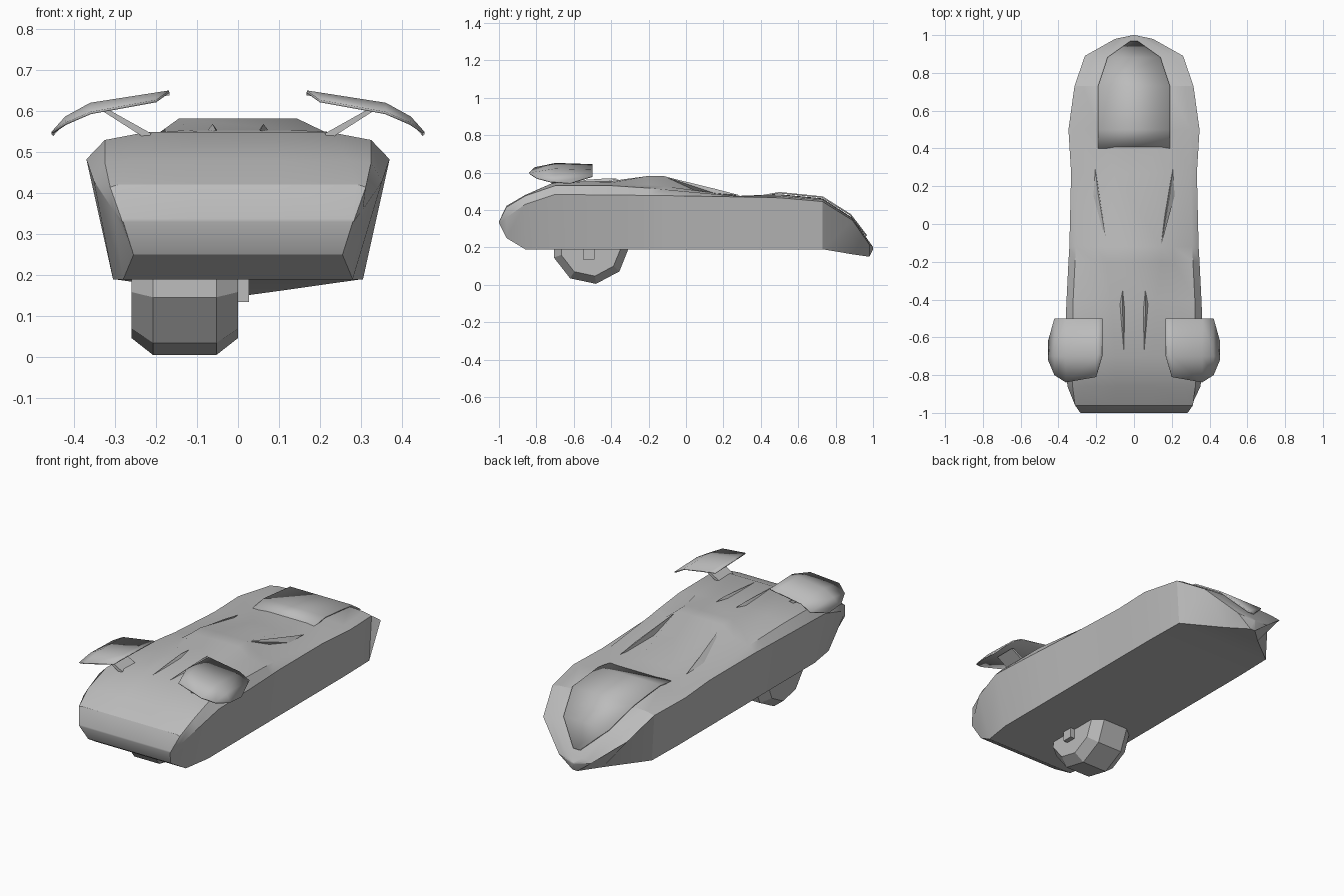
import bpy, bmesh, math
from mathutils import Vector

cube = bpy.data.objects.get("Cube")
if cube:
    bpy.data.objects.remove(cube, do_unlink=True)

GREY = 0.5
paint = bpy.data.materials.new("grey_paint")
paint.use_nodes = True
paint.diffuse_color = (GREY, GREY, GREY, 1)
paint.node_tree.nodes["Principled BSDF"].inputs["Base Color"].default_value = (GREY, GREY, GREY, 1)


def finish(name, bm, smooth=0, mirror=False, thickness=0):
    """Turn a bmesh into a named object with paint, modifiers and shading."""
    bmesh.ops.remove_doubles(bm, verts=bm.verts, dist=0.0005)
    bmesh.ops.recalc_face_normals(bm, faces=bm.faces)
    mesh = bpy.data.meshes.new(name)
    bm.to_mesh(mesh)
    bm.free()
    mesh.materials.append(paint)
    ob = bpy.data.objects.new(name, mesh)
    bpy.context.collection.objects.link(ob)
    if thickness:
        mod = ob.modifiers.new("thickness", "SOLIDIFY")
        mod.thickness = thickness
        mod.offset = 0
    if mirror:
        ob.modifiers.new("mirror", "MIRROR")
    if smooth:
        bpy.ops.object.select_all(action="DESELECT")
        ob.select_set(True)
        bpy.context.view_layer.objects.active = ob
        bpy.ops.object.shade_smooth_by_angle(angle=math.radians(smooth))
    return ob


def skin(rows, closed=False):
    """Bridge rows of points with quads; closed rows are rings with end caps."""
    bm = bmesh.new()
    grid = [[bm.verts.new(p) for p in row] for row in rows]
    n = len(grid[0])
    for a, b in zip(grid, grid[1:]):
        for i in range(n if closed else n - 1):
            j = (i + 1) % n
            bm.faces.new((a[i], a[j], b[j], b[i]))
    if closed:
        bm.faces.new(grid[0])
        bm.faces.new(grid[-1])
    return bm


def hull(points):
    bm = bmesh.new()
    for p in points:
        bm.verts.new(p)
    bmesh.ops.convex_hull(bm, input=bm.verts)
    return bm


# Body: stations from nose to tail, each with sill, belt, shoulder, deck, crest (x, z)
stations = {
    -1.0: [(.28, .33), (.284, .333), (.284, .336), (.28, .338), (.1, .338)],
    -.96: [(.255, .25), (.305, .36), (.312, .415), (.29, .422), (.1, .422)],
    -.86: [(.28, .19), (.352, .43), (.325, .475), (.27, .48), (.1, .48)],
    -.7: [(.305, .19), (.37, .483), (.325, .53), (.22, .55), (.1, .55)],
    -.4: [(.305, .19), (.357, .48), (.322, .53), (.22, .546), (.12, .555)],
    -.2: [(.305, .19), (.347, .478), (.312, .517), (.21, .535), (.145, .582)],
    -.12: [(.305, .19), (.342, .477), (.308, .51), (.21, .528), (.145, .582)],
    .27: [(.305, .19), (.333, .47), (.3, .474), (.2, .475), (.1, .475)],
    .5: [(.305, .19), (.347, .465), (.3, .474), (.19, .482), (.1, .484)],
    .73: [(.3, .19), (.315, .445), (.27, .455), (.18, .46), (.1, .462)],
    .89: [(.11, .163), (.26, .345), (.21, .352), (.14, .356), (.07, .358)],
    .98: [(.015, .15), (.1, .215), (.08, .225), (.05, .23), (.02, .23)],
    1.0: [(.002, .19), (.004, .195), (.004, .2), (.003, .2), (.002, .202)],
}
rings = []
for y, half in stations.items():
    left = [(x, y, z) for x, z in half]
    rings.append(left + [(-x, y, z) for x, y, z in reversed(left)])
finish("body", skin(rings, closed=True), smooth=28)

# Raised rear deck panel with a stepped edge
panel = [(.4, .19, .475), (.5, .19, .492), (.73, .19, .469), (.88, .14, .374), (.965, .02, .262)]
finish("rear_deck_panel", skin([[(-w, y, z), (w, y, z)] for y, w, z in panel]),
       smooth=30, thickness=.008)

# Narrow buttress ridges behind the cabin
finish("cabin_ridge", hull([(.14, -.13, .583), (.205, .29, .478), (.215, .15, .49),
                            (.19, .16, .512), (.17, .1, .48)]), mirror=True)

# Small hood blades
finish("hood_blade", hull([(.06, -.35, .566), (.075, -.43, .553), (.05, -.45, .553),
                           (.053, -.68, .552), (.062, -.42, .569)]), mirror=True)

# Curved winglets: x, z, rear y, front y, drop of the front edge
arc = [(.168, .648, -.5, -.7, 0), (.2, .643, -.5, -.81, .018), (.36, .618, -.5, -.838, .022),
       (.42, .585, -.5, -.8, .015), (.453, .548, -.62, -.72, 0)]
rows = []
for x, z, back, front, drop in arc:
    middle = max(front + .02, -.7)
    rows.append([(x, back, z - .006), (x, middle, z), (x, front, z - drop)])
finish("winglet", skin(rows), smooth=40, mirror=True, thickness=.006)

# Flat struts carrying the winglets
strut = [(x, y, z) for y in (-.72, -.6)
         for x, z in ((.22, .53), (.212, .546), (.33, .612), (.342, .608))]
finish("winglet_strut", hull(strut), mirror=True)

# Single faceted wheel beneath the front
SIDES = 9
hub = Vector((-.13, -.51, .21))
wheel = []
for offset, radius in ((-.13, .165), (-.077, .207), (.077, .207), (.13, .165)):
    ring = []
    for i in range(SIDES):
        a = math.radians(-82) + i * math.tau / SIDES
        ring.append(hub + Vector((offset, radius * math.cos(a), radius * math.sin(a))))
    wheel.append(ring)
finish("front_wheel", skin(wheel, closed=True))

# Axle peg beside the wheel
finish("axle_peg", hull([(x, y, z) for x in (-.01, .027) for y in (-.55, -.49)
                         for z in (.135, .2)]))
